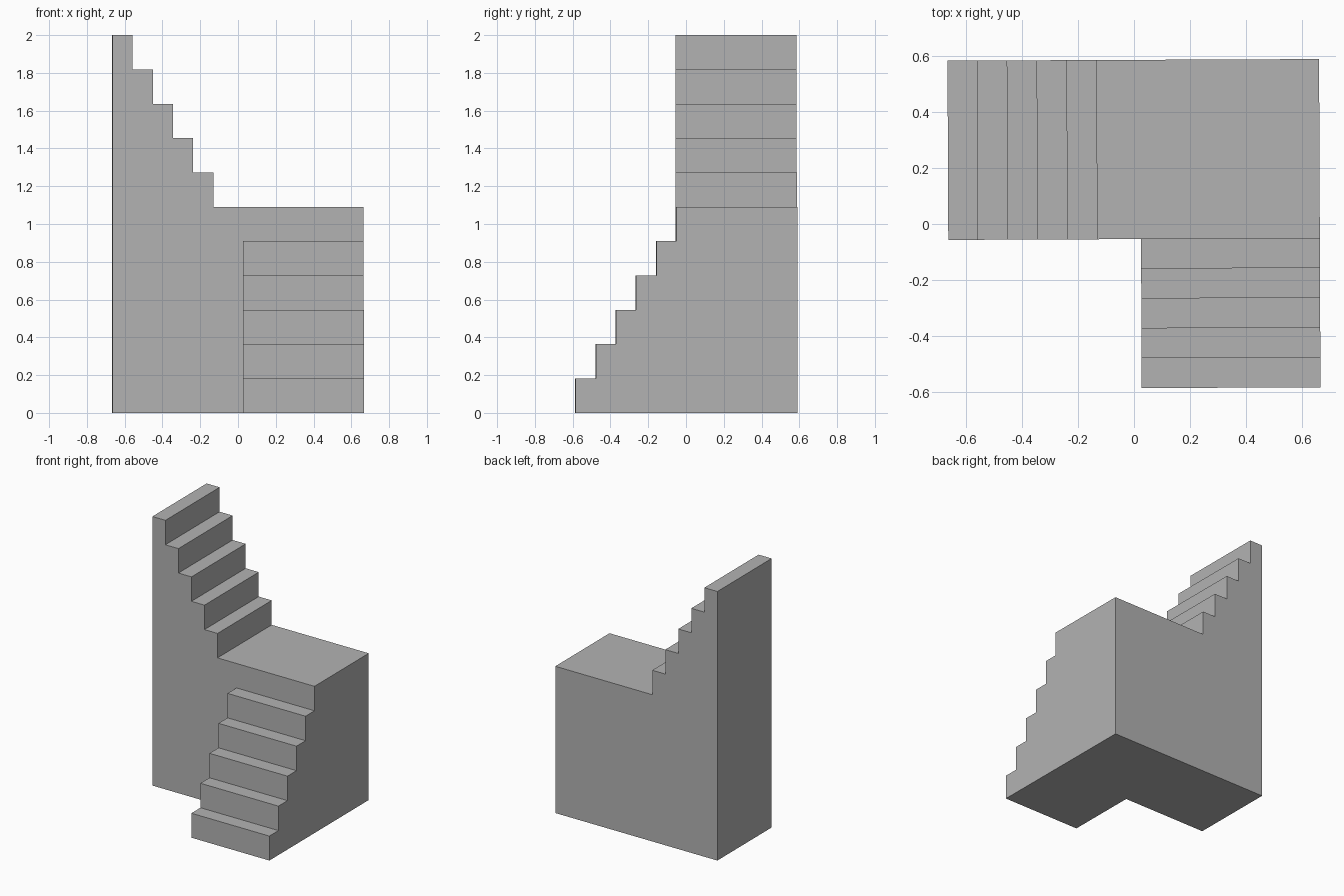
import bpy, bmesh, math
from mathutils import Matrix, Vector

cube = bpy.data.objects.get("Cube")
if cube:
    bpy.data.objects.remove(cube, do_unlink=True)

RISE = 2 / 11          # height of each step
TREAD = 0.1068         # depth of each step
STEPS = 5
LEFT, RIGHT = 0.6645, -0.6645
FRONT, BACK = -0.587, 0.587
WALL = -0.054          # front wall of the landing block
FLIGHT_RIGHT = 0.025   # inner side of the lower flight

stone = bpy.data.materials.new("grey_stone")
stone.use_nodes = True
grey = (0.45, 0.45, 0.45, 1)
stone.diffuse_color = grey
stone.node_tree.nodes["Principled BSDF"].inputs["Base Color"].default_value = grey


def stair_profile(start, direction, base, end):
    """Stepped outline as (along, height) pairs, closed down to the ground."""
    pts = [(start, 0)]
    for i in range(STEPS):
        a, h = start + direction * i * TREAD, base + direction * i * RISE
        pts += [(a, h), (a + direction * TREAD, h)]
    edge = start + direction * STEPS * TREAD
    last = base + direction * STEPS * RISE
    return pts + [(edge, last), (end, last), (end, 0)]


def extrude_part(name, points, offset):
    """Turn a closed outline into a solid."""
    bm = bmesh.new()
    face = bm.faces.new([bm.verts.new(p) for p in points])
    grown = bmesh.ops.extrude_face_region(bm, geom=[face])["geom"]
    bmesh.ops.translate(bm, vec=Vector(offset),
                        verts=[v for v in grown if isinstance(v, bmesh.types.BMVert)])
    bmesh.ops.recalc_face_normals(bm, faces=bm.faces[:])
    mesh = bpy.data.meshes.new(name)
    bm.to_mesh(mesh)
    bm.free()
    mesh.materials.append(stone)
    ob = bpy.data.objects.new(name, mesh)
    bpy.context.collection.objects.link(ob)
    return ob


# Landing block with the upper flight climbing towards the right
upper = [(RIGHT, 0), (RIGHT, 11 * RISE)]
for i in range(STEPS):
    x = RIGHT + (i + 1) * TREAD
    upper += [(x, (11 - i) * RISE), (x, (10 - i) * RISE)]
upper += [(LEFT, 6 * RISE), (LEFT, 0)]
staircase = extrude_part("staircase", [(x, WALL, z) for x, z in upper],
                         (0, BACK - WALL, 0))

# Lower flight climbing from the front, running into the block
lower = [(y, z) for y, z in stair_profile(FRONT, 1, RISE, WALL + 0.2)]
lower = lower[:-3] + [(WALL + 0.2, STEPS * RISE), (WALL + 0.2, 0)]
flight = extrude_part("lower_flight", [(FLIGHT_RIGHT, y, z) for y, z in lower],
                      (LEFT - FLIGHT_RIGHT, 0, 0))

# Merge both into one solid
union = staircase.modifiers.new("join_flights", "BOOLEAN")
union.operation = "UNION"
union.solver = "EXACT"
union.object = flight
bpy.context.view_layer.update()
merged = bpy.data.meshes.new_from_object(
    staircase.evaluated_get(bpy.context.evaluated_depsgraph_get()))
staircase.modifiers.clear()
staircase.data = merged
bpy.data.objects.remove(flight, do_unlink=True)

# Clean the flat faces and give the slight turn of the whole block
bm = bmesh.new()
bm.from_mesh(merged)
bmesh.ops.remove_doubles(bm, verts=bm.verts[:], dist=0.0001)
bmesh.ops.dissolve_limit(bm, angle_limit=math.radians(1),
                         verts=bm.verts[:], edges=bm.edges[:])
bmesh.ops.transform(bm, matrix=Matrix.Rotation(math.radians(0.25), 4, "Z"),
                    verts=bm.verts[:])
bm.to_mesh(merged)
bm.free()
